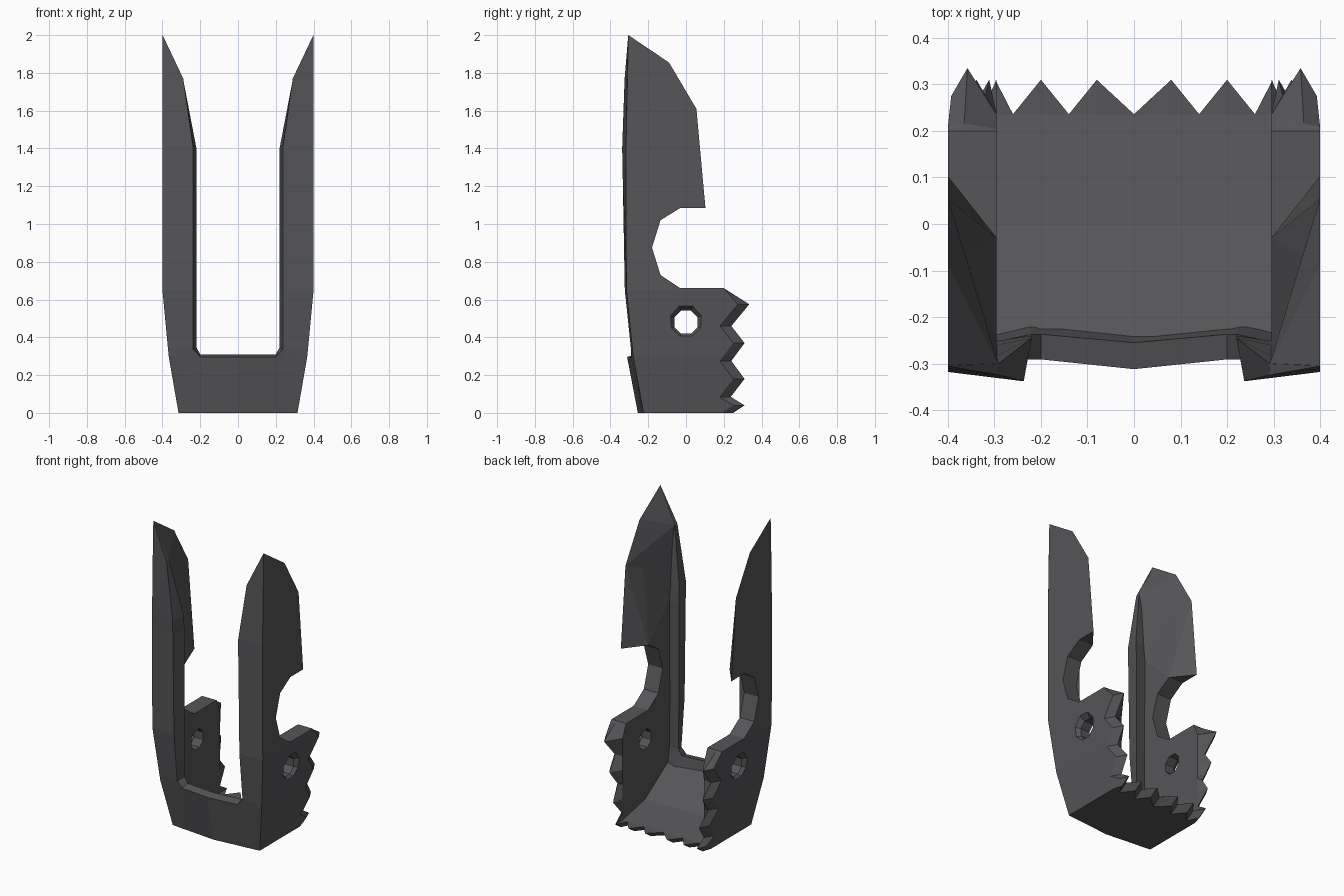
import bpy, bmesh, math
from mathutils import Vector

if "Cube" in bpy.data.objects:
    bpy.data.objects.remove(bpy.data.objects["Cube"])

metal = bpy.data.materials.new("dark grey metal")
metal.diffuse_color = (0.092, 0.092, 0.098, 1)
metal.use_nodes = True
metal.node_tree.nodes["Principled BSDF"].inputs["Base Color"].default_value = metal.diffuse_color


def finish(name, bm, mirror=False):
    bmesh.ops.recalc_face_normals(bm, faces=bm.faces[:])
    me = bpy.data.meshes.new(name)
    bm.to_mesh(me)
    bm.free()
    me.materials.append(metal)
    ob = bpy.data.objects.new(name, me)
    bpy.context.collection.objects.link(ob)
    if mirror:
        add_mirror(ob)
    return ob


def add_mirror(ob):
    m = ob.modifiers.new("mirror", 'MIRROR')
    m.use_clip = False
    m.use_mirror_merge = False


def loft(sections):
    """Skin a list of equal-length closed sections and cap both ends."""
    bm = bmesh.new()
    rings = [[bm.verts.new(p) for p in s] for s in sections]
    n = len(rings[0])
    for a, b in zip(rings, rings[1:]):
        for i in range(n):
            j = (i + 1) % n
            bm.faces.new((a[i], a[j], b[j], b[i]))
    bm.faces.new(rings[0][::-1])
    bm.faces.new(rings[-1])
    return bm


def hull(name, pts):
    bm = bmesh.new()
    for p in pts:
        bm.verts.new(p)
    r = bmesh.ops.convex_hull(bm, input=bm.verts[:])
    junk = [g for g in r["geom_interior"] if isinstance(g, bmesh.types.BMVert)]
    bmesh.ops.delete(bm, geom=junk, context='VERTS')
    return finish(name, bm, True)


def half_width(z):
    """Outer half width: tapered below z = 0.65."""
    if z < 0.3:
        return 0.315 + 0.052 * z / 0.3
    return min(0.4, 0.367 + 0.033 * (z - 0.3) / 0.35)


# side wall with notch and saw teeth on the rear edge, profile in (y, z)
profile = [(-0.225, 0), (-0.28, 0.3), (-0.315, 0.65), (-0.318, 1.085),
           (-0.03, 1.085), (-0.135, 1.02), (-0.18, 0.875), (-0.135, 0.73),
           (-0.03, 0.66), (0.2, 0.66), (0.335, 0.575), (0.24, 0.46),
           (0.31, 0.37), (0.24, 0.275), (0.31, 0.18), (0.237, 0.085),
           (0.31, 0.04), (0.25, 0)]


def wall_ring(x):
    ring = []
    for y, z in profile:
        if y > 0.2:
            if x == 0.4:
                y -= 0.06
            elif x == 0.295:
                y = 0.235
        ring.append((x, y, z))
    return ring


bm = loft([wall_ring(x) for x in (0.4, 0.365, 0.295)])
for z in (0.3, 0.65):
    bmesh.ops.bisect_plane(bm, geom=bm.verts[:] + bm.edges[:] + bm.faces[:],
                           plane_co=(0, 0, z), plane_no=(0, 0, 1), dist=1e-5)
for v in bm.verts:
    if v.co.x > 0.33:
        v.co.x = max(v.co.x + half_width(v.co.z) - 0.4, 0.296)
wall = finish("side_wall", bm)

# eight-sided countersunk pin hole
rings = []
for x, r in ((0.25, 0.066), (0.36, 0.066), (0.42, 0.116)):
    rings.append([(x, r * math.cos((i + .5) * math.pi / 4),
                   0.48 + r * math.sin((i + .5) * math.pi / 4)) for i in range(8)])
cutter = finish("pin_hole_cutter", loft(rings))
cutter.hide_render = True
cutter.display_type = 'WIRE'
cut = wall.modifiers.new("pin hole", 'BOOLEAN')
cut.operation = 'DIFFERENCE'
cut.solver = 'EXACT'
cut.object = cutter
add_mirror(wall)

# lower front plate: slightly pointed, columns across x
cols = [(0, -0.255, -0.312, 0, 0.297), (0.2, -0.236, -0.291, 0.2, 0.297),
        (0.237, -0.233, -0.291, 0.237, 0.335), (0.315, -0.225, -0.283, 0.37, 0.335)]


def front_column(c, s):
    xb, yb, yt, xt, z = c
    back = -0.255 + 0.018 * min(1, xt / 0.2)
    xi = min(xt, 0.33)
    if xt == 0.237:
        xi = 0.22
    if xt == 0.37:
        back = -0.26
    return [(s * xb, yb, 0), (s * xt, yt, z), (s * xi, back, z + 0.012),
            (s * min(xb, 0.3), -0.19, 0)]


finish("front_plate", loft([front_column(c, -1) for c in cols[:0:-1]]
                           + [front_column(c, 1) for c in cols]))

# front posts beside the slot: (z, inner front, inner back, outer back, outer front)
posts = [(0.335, (0.237, -0.291), (0.22, -0.238), (0.33, -0.26), (0.37, -0.283)),
         (0.65, (0.237, -0.324), (0.22, -0.24), (0.33, -0.26), (0.4, -0.315)),
         (1.3, (0.237, -0.336), (0.22, -0.24), (0.30, -0.252), (0.4, -0.318)),
         (1.4, (0.237, -0.338), (0.22, -0.245), (0.305, -0.262), (0.4, -0.318)),
         (1.77, (0.29, -0.325), (0.291, -0.3), (0.32, -0.295), (0.4, -0.311)),
         (1.998, (0.398, -0.306), (0.399, -0.305), (0.4, -0.304), (0.4, -0.305))]
finish("front_post", loft([[(x, y, p[0]) for x, y in p[1:]] for p in posts]), True)

# sharpened blades above the notch: thick at the front, thin at the rear
edge = [(0.4, -0.305, 2), (0.4, -0.09, 1.855), (0.4, 0.055, 1.61)]
crease = (0.295, -0.25, 1.3)
hull("blade_lower", edge + [(0.4, 0.103, 1.085), (0.4, -0.318, 1.085),
                            (0.4, -0.318, 1.4), (0.295, -0.03, 1.085),
                            (0.295, -0.29, 1.085), crease, (0.295, -0.29, 1.3)])
hull("blade_upper", edge + [crease, (0.295, -0.29, 1.3), (0.292, -0.3, 1.77),
                            (0.4, -0.318, 1.4)])

# floor: sloping top inside, row of teeth at the rear
teeth = [(0, 0.236), (0.08, 0.31), (0.14, 0.236), (0.2, 0.31), (0.26, 0.236), (0.298, 0.31)]
teeth = [(-x, y) for x, y in teeth[:0:-1]] + teeth
finish("floor", loft([[(x, -0.22, 0), (x, y - 0.06, 0), (x, y, 0.04), (x, 0.235, 0.041),
                       (x, 0, 0.09), (x, -0.262, 0.26)] for x, y in teeth]))
